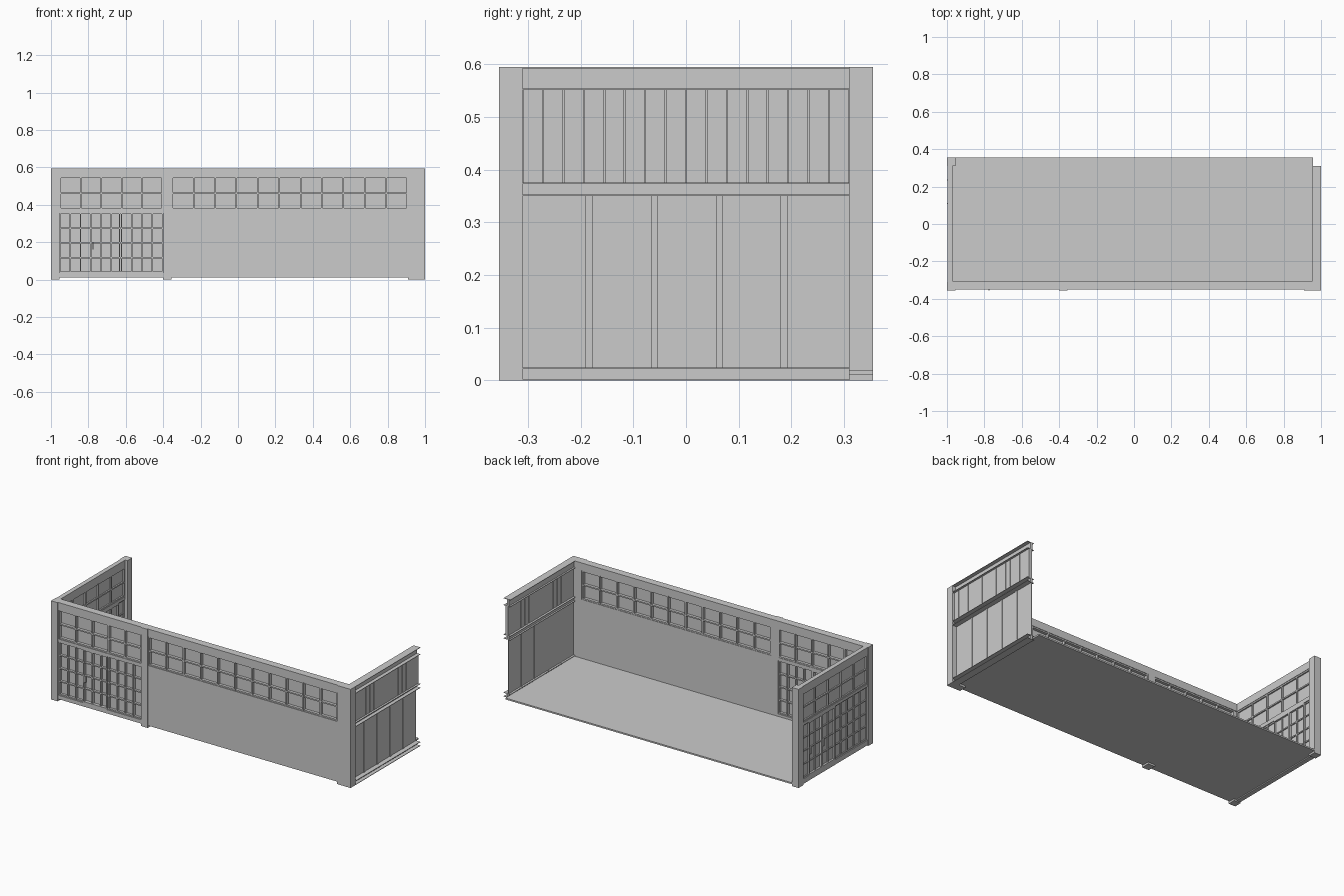
import bpy, bmesh
from mathutils import Matrix, Vector

if "Cube" in bpy.data.objects:
    bpy.data.objects.remove(bpy.data.objects["Cube"])


def boxes(name, items):
    """One object from boxes given as (x0, x1, y0, y1, z0, z1)."""
    bm = bmesh.new()
    for x0, x1, y0, y1, z0, z1 in items:
        m = Matrix.Translation(((x0 + x1) / 2, (y0 + y1) / 2, (z0 + z1) / 2))
        m = m @ Matrix.Diagonal((x1 - x0, y1 - y0, z1 - z0, 1))
        bmesh.ops.create_cube(bm, size=1, matrix=m)
    me = bpy.data.meshes.new(name)
    bm.to_mesh(me)
    bm.free()
    ob = bpy.data.objects.new(name, me)
    bpy.context.collection.objects.link(ob)
    return ob


def along_x(u0, u1, d0, d1, z0, z1):
    return (u0, u1, d0, d1, z0, z1)


def along_y(u0, u1, d0, d1, z0, z1):
    return (d0, d1, u0, u1, z0, z1)


def window(name, put, u0, u1, z0, z1, cols, rows, d0, d1, bar=0.008):
    """Grid of glazing bars with a thin pane in the middle of the depth."""
    h = bar / 2
    items = []
    for i in range(cols + 1):
        u = u0 + h + (u1 - u0 - bar) * i / cols
        items.append(put(u - h, u + h, d0, d1, z0, z1))
    for j in range(rows + 1):
        z = z0 + h + (z1 - z0 - bar) * j / rows
        items.append(put(u0, u1, d0 + 0.001, d1 - 0.001, z - h, z + h))
    boxes(name + "_bars", items)
    m = (d0 + d1) / 2
    boxes(name + "_glass", [put(u0, u1, m - 0.002, m + 0.002, z0, z1)])


def door(name, put, u0, u1, d0, d1, handle_u, out):
    """Frame around part of the glazing plus a pull handle."""
    w, z0, z1 = 0.007, 0.035, 0.357
    boxes(name + "_frame", [
        put(u0, u0 + w, d0, d1, z0, z1), put(u1 - w, u1, d0, d1, z0, z1),
        put(u0, u1, d0, d1, z0, z0 + w), put(u0, u1, d0, d1, z1 - w, z1)])
    a, b = sorted((out, out + (0.012 if out < d0 + 0.001 else -0.012)))
    boxes(name + "_handle", [put(handle_u - 0.003, handle_u + 0.003, a, b, 0.16, 0.2)])


TOP = 0.595
# Floor slab
boxes("floor", [(-0.99, 0.957, -0.345, 0.355, 0.011, 0.02)])

# Posts standing slightly proud of the walls
boxes("posts", [
    (-1, -0.955, -0.355, -0.31, 0, TOP),
    (-0.4, -0.355, -0.355, -0.305, 0, TOP),
    (0.91, 1, -0.355, -0.31, 0, TOP),
    (-1, -0.955, 0.31, 0.355, 0, TOP)])

# Front wall: solid bay, beams and clerestory
F0, F1 = -0.35, -0.305
boxes("front_wall", [
    (-0.355, 0.955, F0, F1, 0.012, 0.375),
    (-0.97, 0.955, F0, F1, 0.55, TOP),
    (-0.97, -0.4, F0, F1, 0.357, 0.375),
    (-0.97, -0.4, F0, F1, 0.012, 0.035),
    (0.91, 0.955, F0, F1, 0.375, 0.55)])
window("front_clerestory_long", along_x, -0.355, 0.91, 0.375, 0.55, 11, 2, F0 + 0.003, F1 - 0.002)
window("front_clerestory_short", along_x, -0.955, -0.4, 0.375, 0.55, 5, 2, F0 + 0.003, F1 - 0.002)
window("front_glazing", along_x, -0.955, -0.4, 0.035, 0.357, 10, 4, F0 + 0.005, F1 - 0.005, 0.007)
door("front_door", along_x, -0.79, -0.63, F0, F1, -0.775, -0.355)

# Left wall: beams, clerestory and glazed double doors
L0, L1 = -0.997, -0.97
boxes("left_wall_beams", [
    (L0, L1, -0.31, 0.31, 0.55, TOP),
    (L0, L1, -0.31, 0.31, 0.357, 0.375),
    (L0, L1, -0.31, 0.31, 0.005, 0.035)])
window("left_clerestory", along_y, -0.31, 0.31, 0.375, 0.55, 5, 2, L0 + 0.003, L1 - 0.002)
window("left_glazing", along_y, -0.31, 0.31, 0.035, 0.357, 10, 4, L0 + 0.005, L1 - 0.004, 0.007)
door("left_door_a", along_y, 0.125, 0.25, L0, L1, 0.235, -1.0)
door("left_door_b", along_y, 0.0, 0.125, L0, L1, 0.11, -1.0)

# Right wall: open flanged beams running between panels
R0, R1, Y0, Y1 = 0.955, 1.0, -0.31, 0.31
t = 0.003
beams = []
for z0, z1 in ((0, 0.025), (0.35, 0.376), (0.551, TOP)):
    beams += [(R0, R1, Y0, Y1, z0, z0 + t), (R0, R1, Y0, Y1, z1 - t, z1),
              (0.965, 0.978, Y0, Y1, z0, z1)]
boxes("right_wall_beams", beams)

# Upper slats with narrow gaps over a backing sheet
step = (Y1 - Y0) / 16
boxes("right_upper_slats",
      [(0.968, 0.988, Y0 + i * step + 0.001, Y0 + (i + 1) * step - 0.001, 0.376, 0.551)
       for i in range(16)] + [(0.97, 0.985, Y0, Y1, 0.376, 0.551)])

# Lower panes and their mullions
boxes("right_lower_glass", [(0.967, 0.971, Y0, Y1, 0.025, 0.35)])
boxes("right_lower_mullions",
      [(0.964, 0.975, y - 0.0065, y + 0.0065, 0.025, 0.35)
       for y in (-0.184, -0.06, 0.063, 0.186)])
